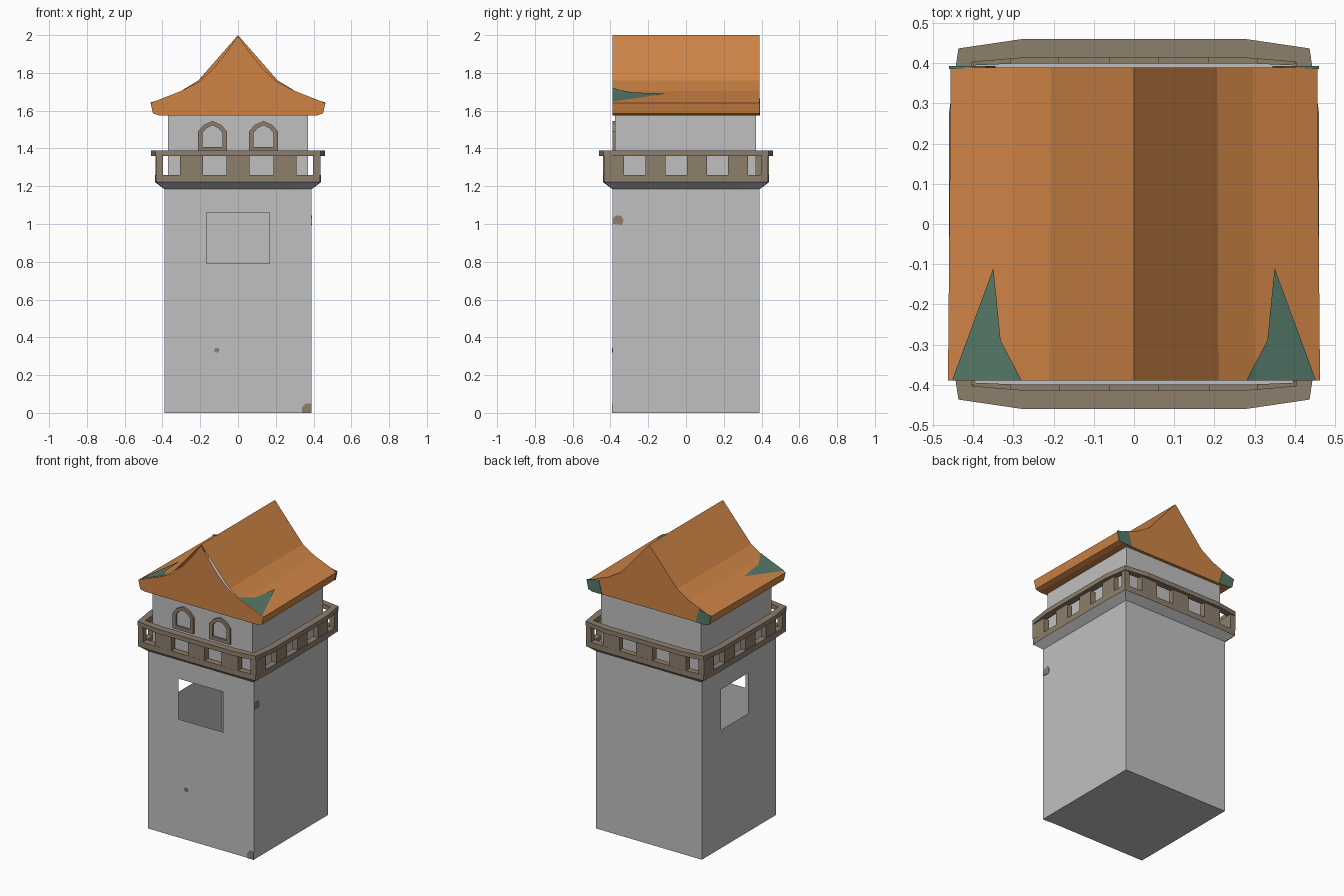
import bpy, bmesh, math

if "Cube" in bpy.data.objects:
    bpy.data.objects.remove(bpy.data.objects["Cube"])

def mat(name, c):
    m = bpy.data.materials.new(name)
    m.diffuse_color = (*c, 1)
    m.use_nodes = True
    m.node_tree.nodes["Principled BSDF"].inputs["Base Color"].default_value = m.diffuse_color
    return m

GREY = mat("plaster_grey", (0.53, 0.53, 0.53))
BROWN = mat("stone_brown", (0.27, 0.21, 0.15))
ORANGE = mat("roof_orange", (0.62, 0.23, 0.06))
GREEN = mat("roof_green", (0.09, 0.19, 0.14))

def make(name, verts, faces, m, fix=True):
    me = bpy.data.meshes.new(name)
    me.from_pydata(verts, [], faces)
    bm = bmesh.new()
    bm.from_mesh(me)
    bmesh.ops.remove_doubles(bm, verts=bm.verts, dist=1e-5)
    if fix:
        bmesh.ops.recalc_face_normals(bm, faces=bm.faces)
    bm.to_mesh(me)
    bm.free()
    me.materials.append(m)
    o = bpy.data.objects.new(name, me)
    bpy.context.collection.objects.link(o)
    return o

def loft(name, rings, m, caps=True, closed=False):
    n = len(rings[0])
    k = len(rings)
    verts = [p for r in rings for p in r]
    faces = []
    for i in range(k if closed else k - 1):
        a, b = i * n, (i + 1) % k * n
        faces += [(a + j, a + (j + 1) % n, b + (j + 1) % n, b + j) for j in range(n)]
    if caps and not closed:
        faces += [tuple(range(n))[::-1], tuple(range((k - 1) * n, k * n))]
    return make(name, verts, faces, m)

def box(name, x0, x1, y0, y1, z0, z1, m):
    q = [(x0, y0), (x1, y0), (x1, y1), (x0, y1)]
    return loft(name, [[(x, y, z) for x, y in q] for z in (z0, z1)], m)

# Hollow shaft: thin walls with open windows in the front and left sides
W, H = 0.39, 1.19
def wall(name, place, hole=None):
    rects = [(-W, W, 0, H)]
    if hole:
        a, b, c, d = hole
        rects = [(-W, a, 0, H), (b, W, 0, H), (a, b, 0, c), (a, b, d, H)]
    verts, faces = [], []
    for u0, u1, z0, z1 in rects:
        k = len(verts)
        verts += [place(u, z) for u, z in ((u0, z0), (u1, z0), (u1, z1), (u0, z1))]
        faces.append((k, k + 1, k + 2, k + 3))
    make(name, verts, faces, GREY, fix=False)

wall("shaft_front", lambda u, z: (u, -W, z), (-0.167, 0.167, 0.79, 1.06))
wall("shaft_right", lambda u, z: (W, u, z))
wall("shaft_back", lambda u, z: (-u, W, z))
wall("shaft_left", lambda u, z: (-W, -u, z), (-0.19, 0.095, 0.79, 1.06))
make("shaft_bottom", [(-W, -W, 0), (-W, W, 0), (W, W, 0), (W, -W, 0)], [(0, 1, 2, 3)], GREY, fix=False)

# Bowed balcony outline
def outline(mid, corner, s=0.28):
    pts = []
    for k in range(4):
        c, n = round(math.cos(k * math.pi / 2)), round(math.sin(k * math.pi / 2))
        for x, y in ((-s, -mid), (s, -mid), (corner, -corner)):
            pts.append((x * c - y * n, x * n + y * c))
    return pts

def ring3(o, z):
    return [(x, y, z) for x, y in o]

def band(name, outer, inner, z0, z1, m):
    loft(name, [ring3(outer, z0), ring3(outer, z1), ring3(inner, z1), ring3(inner, z0)], m, closed=True)

base = outline(0.44, 0.434)
base_in = outline(0.40, 0.395)
loft("corbel", [ring3(outline(W, W), 1.185), ring3(base, 1.222)], GREY)
loft("balcony_floor", [ring3(base_in, 1.222), ring3(base_in, 1.235)], GREY)
band("balcony_base", base, base_in, 1.222, 1.26, BROWN)
band("balcony_rail", outline(0.46, 0.437), outline(0.414, 0.403, 0.27), 1.36, 1.39, BROWN)

# Balusters: three on front and back, four on the sides
for s, nm in ((1, "a"), (-1, "b")):
    for i, x in enumerate((-0.246, 0, 0.248)):
        y = sorted((-0.439 * s, -0.4 * s))
        box(f"baluster_{nm}{i}", s * x - 0.061, s * x + 0.061, *y, 1.26, 1.36, BROWN)
    for i, y in enumerate((-0.381, -0.161, 0.058, 0.276)):
        x = sorted((0.436 * s, 0.398 * s))
        box(f"side_baluster_{nm}{i}", *x, s * y - 0.053, s * y + 0.053, 1.26, 1.36, BROWN)
    cx, cy = sorted((0.434 * s, 0.398 * s)), sorted((0.434 * s, 0.398 * s))
    box(f"corner_post_{nm}", *cx, *cy, 1.26, 1.36, BROWN)
    box(f"corner_post_left_{nm}", *sorted((-v for v in cx)), *cy, 1.26, 1.36, BROWN)

# Upper room
box("upper_room", -0.37, 0.37, -0.375, 0.37, 1.23, 1.58, GREY)

# Arched window frames
def arch(cx, w, z0, zs, zt, y):
    half = [(w, z0), (w, zs), (w * 0.62, zs + (zt - zs) * 0.62)]
    p = half + [(0, zt)] + [(-x, z) for x, z in reversed(half)]
    return [(cx + x, y, z) for x, z in p]

for cx in (-0.135, 0.135):
    o = [arch(cx, 0.076, 1.385, 1.49, 1.545, y) for y in (-0.37, -0.388)]
    i = [arch(cx, 0.053, 1.408, 1.482, 1.522, y) for y in (-0.388, -0.37)]
    loft("window_frame", o + i, BROWN, closed=True)

# Roof: extruded profile, with a more curved front gable
half = [(0.21, 1.76), (0.30, 1.705), (0.463, 1.64), (0.45, 1.585), (0.42, 1.575)]
prof = [(0, 2.0)] + half + [(-x, z) for x, z in reversed(half)]
front = [(x, -W, z) for x, z in prof]
back = [(x * 0.985, W, z) for x, z in prof]
n = len(prof)
faces = [(j, (j + 1) % n, n + (j + 1) % n, n + j) for j in range(n)]
make("roof", front + back, faces + [tuple(range(n, 2 * n))], ORANGE)
curve = [(0.06, 1.91), (0.13, 1.825), (0.20, 1.757)] + half[1:]
g = [(0, 1.995)] + curve + [(-x, z) for x, z in reversed(curve)]
make("front_gable", [(x, -W, z) for x, z in g], [tuple(range(len(g)))[::-1]], ORANGE, fix=False)

# Green corner tiles on the front slopes and the back gable
def slope_z(x):
    x = abs(x)
    return (1.705 - (x - 0.30) * 0.065 / 0.163 if x > 0.3 else 1.76 - (x - 0.21) * 0.055 / 0.09) + 0.005

tile = [(0.28, -W), (0.30, -0.35), (0.332, -0.29), (0.35, -0.11), (0.453, -W), (0.30, -W)]
for s in (1, -1):
    v = [(s * x, y, slope_z(x)) for x, y in tile]
    f = [(0, 5, 1), (5, 4, 2, 1), (4, 3, 2)]
    make("front_tile", v, [t if s > 0 else t[::-1] for t in f], GREEN, fix=False)
    q = [(0.345, 1.575), (0.42, 1.575), (0.447, 1.585), (0.46, 1.645), (0.37, 1.665)]
    loft("back_tile", [[(s * x, y, z) for x, z in q] for y in (W - 0.004, W + 0.003)], GREEN)

# Exposed stone patches
def patch(name, pts, place):
    loft(name, [[place(u, z, d) for u, z in pts] for d in (0, 0.003)], BROWN)

def blob(u, z, r):
    return [(u + r * math.cos(a * math.pi / 3), z + r * 0.87 * math.sin(a * math.pi / 3)) for a in range(6)]

patch("small_patch", blob(-0.112, 0.332, 0.015), lambda u, z, d: (u, -W - d, z))
patch("foot_patch", [(0.34, 0), (W, 0), (W, 0.05), (0.36, 0.05), (0.34, 0.03)],
      lambda u, z, d: (u, -W - d, z))
patch("side_patch", [(-W, 1.0), (-0.34, 0.995), (-0.33, 1.02), (-0.345, 1.045), (-0.37, 1.045), (-W, 1.03)],
      lambda u, z, d: (W + d, u, z))
